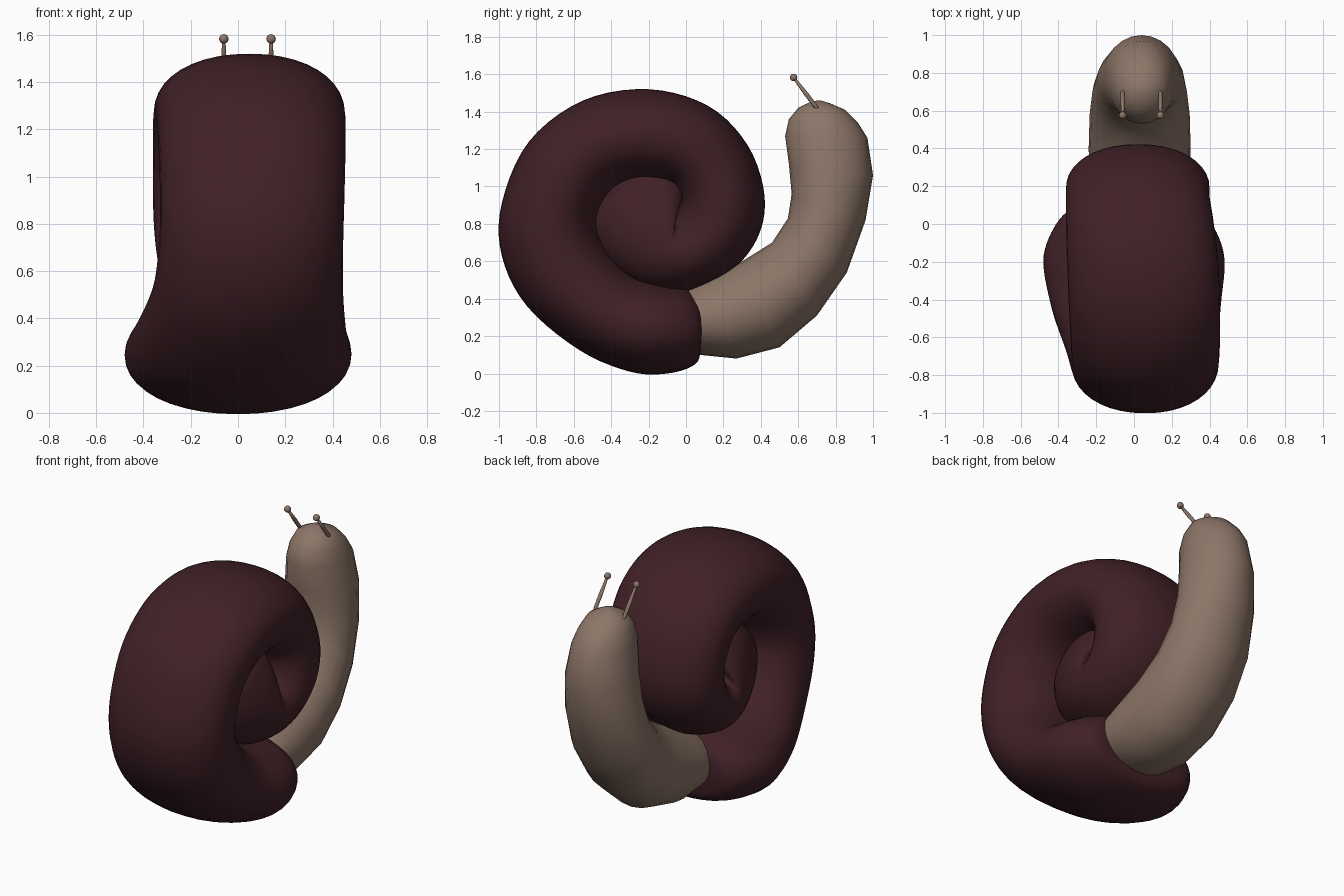
import bpy, bmesh, math
from mathutils import Vector


def material(name, rgb):
    m = bpy.data.materials.new(name)
    m.diffuse_color = (*rgb, 1)
    return m


SHELL = material("shell_maroon", (0.052, 0.015, 0.02))
SKIN = material("skin_tan", (0.265, 0.18, 0.137))


def spline(rows, steps):
    """Catmull-Rom interpolation of the rows of numbers."""
    out = []
    n = len(rows)
    for i in range(n - 1):
        p = [rows[max(0, min(n - 1, i + k))] for k in (-1, 0, 1, 2)]
        for s in range(steps):
            t = s / steps
            out.append([0.5 * (2 * b + (c - a) * t + (2 * a - 5 * b + 4 * c - d) * t * t
                               + (3 * b - a - 3 * c + d) * t ** 3) for a, b, c, d in zip(*p)])
    return out + [list(rows[-1])]


def tube(name, rows, sides, mat, power=1.0):
    """Loft rings; each row = outer y,z, inner y,z, x centre, x half width."""
    bm = bmesh.new()
    rings = []
    for oy, oz, iy, iz, xc, w in rows:
        a, b = Vector((xc, oy, oz)), Vector((xc, iy, iz))
        mid, half = (a + b) / 2, (a - b) / 2
        ring = []
        for k in range(sides):
            t = 2 * math.pi * k / sides
            c, s = math.cos(t), math.sin(t)
            c = math.copysign(abs(c) ** power, c)
            s = math.copysign(abs(s) ** power, s)
            ring.append(bm.verts.new(mid + half * c + Vector((w * s, 0, 0))))
        rings.append(ring)
    for r0, r1 in zip(rings, rings[1:]):
        for k in range(sides):
            j = (k + 1) % sides
            bm.faces.new((r0[k], r0[j], r1[j], r1[k]))
    bm.faces.new(rings[0][::-1])
    bm.faces.new(rings[-1])
    bmesh.ops.recalc_face_normals(bm, faces=bm.faces)
    me = bpy.data.meshes.new(name)
    bm.to_mesh(me)
    bm.free()
    me.polygons.foreach_set("use_smooth", [True] * len(me.polygons))
    me.materials.append(mat)
    ob = bpy.data.objects.new(name, me)
    bpy.context.collection.objects.link(ob)
    return ob


# Coiled shell, from the wide mouth inwards to a rounded tip
coil = [
    (0.080, 0.14, 0.085, 0.32, 0.0, 0.27),
    (0.05, 0.05, 0.07, 0.40, 0.0, 0.36),
    (-0.10, 0.0, 0.0, 0.46, 0.0, 0.44),
    (-0.30, 0.01, -0.10, 0.48, 0.0, 0.48),
    (-0.57, 0.125, -0.28, 0.53, 0.01, 0.45),
    (-0.85, 0.36, -0.41, 0.65, 0.04, 0.405),
    (-0.985, 0.63, -0.47, 0.78, 0.055, 0.39),
    (-0.985, 0.91, -0.46, 0.88, 0.06, 0.39),
    (-0.84, 1.24, -0.40, 0.98, 0.06, 0.395),
    (-0.55, 1.46, -0.30, 1.03, 0.055, 0.40),
    (-0.20, 1.52, -0.18, 1.03, 0.045, 0.40),
    (0.12, 1.43, -0.08, 1.00, 0.03, 0.39),
    (0.33, 1.22, -0.04, 0.93, 0.02, 0.38),
    (0.42, 0.95, -0.04, 0.88, 0.02, 0.38),
    (0.38, 0.72, -0.06, 0.84, 0.02, 0.375),
    (0.22, 0.53, -0.08, 0.83, 0.02, 0.365),
    (-0.02, 0.43, -0.07, 0.87, 0.02, 0.355),
    (-0.26, 0.46, 0.0, 0.97, 0.02, 0.34),
    (-0.45, 0.60, -0.03, 1.08, 0.02, 0.30),
    (-0.52, 0.78, -0.18, 1.13, 0.02, 0.22),
    (-0.48, 0.92, -0.32, 1.09, 0.02, 0.08),
]
tube("shell", spline(coil, 5), 40, SHELL, 0.94)

# Body rising out of the mouth to a rounded head
body = [
    (-0.05, 0.14, -0.05, 0.42, 0.03, 0.22),
    (0.07, 0.10, 0.03, 0.47, 0.03, 0.25),
    (0.27, 0.08, 0.12, 0.52, 0.03, 0.265),
    (0.50, 0.14, 0.30, 0.60, 0.03, 0.27),
    (0.70, 0.31, 0.46, 0.70, 0.03, 0.265),
    (0.86, 0.54, 0.545, 0.83, 0.03, 0.25),
    (0.96, 0.82, 0.565, 0.96, 0.035, 0.23),
    (1.00, 1.06, 0.55, 1.12, 0.04, 0.205),
    (0.97, 1.26, 0.53, 1.27, 0.04, 0.175),
    (0.92, 1.34, 0.55, 1.36, 0.04, 0.15),
    (0.85, 1.41, 0.60, 1.42, 0.04, 0.115),
    (0.77, 1.445, 0.66, 1.45, 0.04, 0.055),
    (0.72, 1.46, 0.70, 1.46, 0.04, 0.01),
]
tube("body", body, 24, SKIN)

# Two eye stalks with ball tips
for side, x in (("left", -0.06), ("right", 0.14)):
    base, tip = Vector((x, 0.715, 1.40)), Vector((x, 0.575, 1.583))
    n = (tip - base).normalized().cross(Vector((1, 0, 0)))
    rows = []
    for t, r in ((0, 0.003), (0.15, 0.011), (0.5, 0.012), (1, 0.007)):
        c = base.lerp(tip, t)
        a, b = c + n * r, c - n * r
        rows.append((a.y, a.z, b.y, b.z, x, r))
    tube(side + "_eye_stalk", rows, 10, SKIN)
    bpy.ops.mesh.primitive_uv_sphere_add(segments=16, ring_count=10, radius=0.02, location=tip)
    eye = bpy.context.object
    eye.name = side + "_eye"
    eye.data.materials.append(SKIN)
    bpy.ops.object.shade_smooth()
